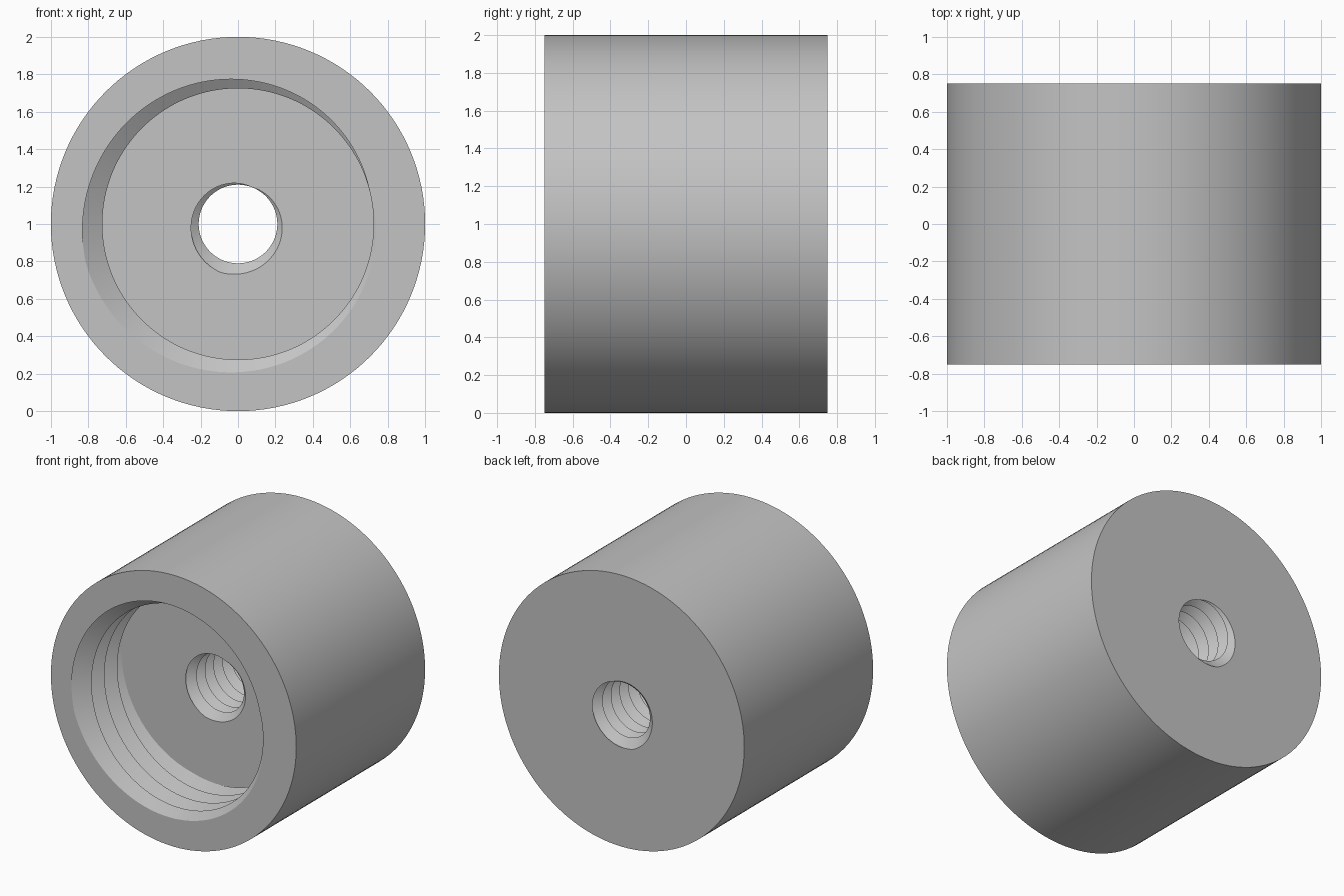
import bpy, bmesh, math

if "Cube" in bpy.data.objects:
    bpy.data.objects.remove(bpy.data.objects["Cube"])

N = 128                       # sides around the axis
FRONT, FLOOR, BACK = -0.75, -0.25, 0.75
CZ = 1.0                      # height of the axis

bm = bmesh.new()


def pt(r, a, y):
    return (r * math.cos(a), y, CZ + r * math.sin(a))


def sheet(rows):
    """Skin a grid of points running around the axis (each row is one angle)."""
    grid = [[bm.verts.new(p) for p in row] for row in rows]
    for a, b in zip(grid, grid[1:]):
        for k in range(len(a) - 1):
            bm.faces.new((a[k], a[k + 1], b[k + 1], b[k]))


def make_thread(y0, y1, r_crest, r_root, pitch, root_angle):
    """Return radius function and build the right-handed threaded wall."""
    def offset(a):            # depth of the root helix at this angle
        return -pitch * (a - root_angle) / (2 * math.pi)

    def radius(a, y):
        t = ((y - y0 - offset(a)) / pitch) % 1.0
        return r_root + (r_crest - r_root) * (1 - abs(2 * t - 1))

    count = int((y1 - y0) / pitch) + 3
    rows = []
    for i in range(N + 1):
        a = 2 * math.pi * i / N
        row = []
        for k in range(-4, 2 * count + 1):
            y = min(max(y0 + offset(a) + k * pitch / 2, y0), y1)
            row.append(pt(radius(a, y), a, y))
        rows.append(row)
    sheet(rows)
    return radius


# threaded counterbore and threaded through hole
wide = make_thread(FRONT, FLOOR, 0.725, 0.84, 0.15, math.radians(195))
narrow = make_thread(FLOOR, BACK, 0.21, 0.275, 0.10, math.radians(250))

# counterbore floor, then front face, outer wall and back face
angles = [2 * math.pi * i / N for i in range(N + 1)]
sheet([[pt(narrow(a, FLOOR), a, FLOOR), pt(wide(a, FLOOR), a, FLOOR)] for a in angles])
sheet([[pt(wide(a, FRONT), a, FRONT), pt(1, a, FRONT),
        pt(1, a, BACK), pt(narrow(a, BACK), a, BACK)] for a in angles])

bmesh.ops.remove_doubles(bm, verts=bm.verts, dist=1e-5)
bmesh.ops.recalc_face_normals(bm, faces=bm.faces)

mesh = bpy.data.meshes.new("threaded_cylinder")
bm.to_mesh(mesh)
bm.free()
body = bpy.data.objects.new("threaded_cylinder", mesh)
bpy.context.collection.objects.link(body)

grey = bpy.data.materials.new("light grey")
grey.diffuse_color = (0.55, 0.55, 0.55, 1)
grey.use_nodes = True
grey.node_tree.nodes["Principled BSDF"].inputs["Base Color"].default_value = grey.diffuse_color
mesh.materials.append(grey)

bpy.context.view_layer.objects.active = body
body.select_set(True)
bpy.ops.object.shade_smooth_by_angle(angle=math.radians(30))
